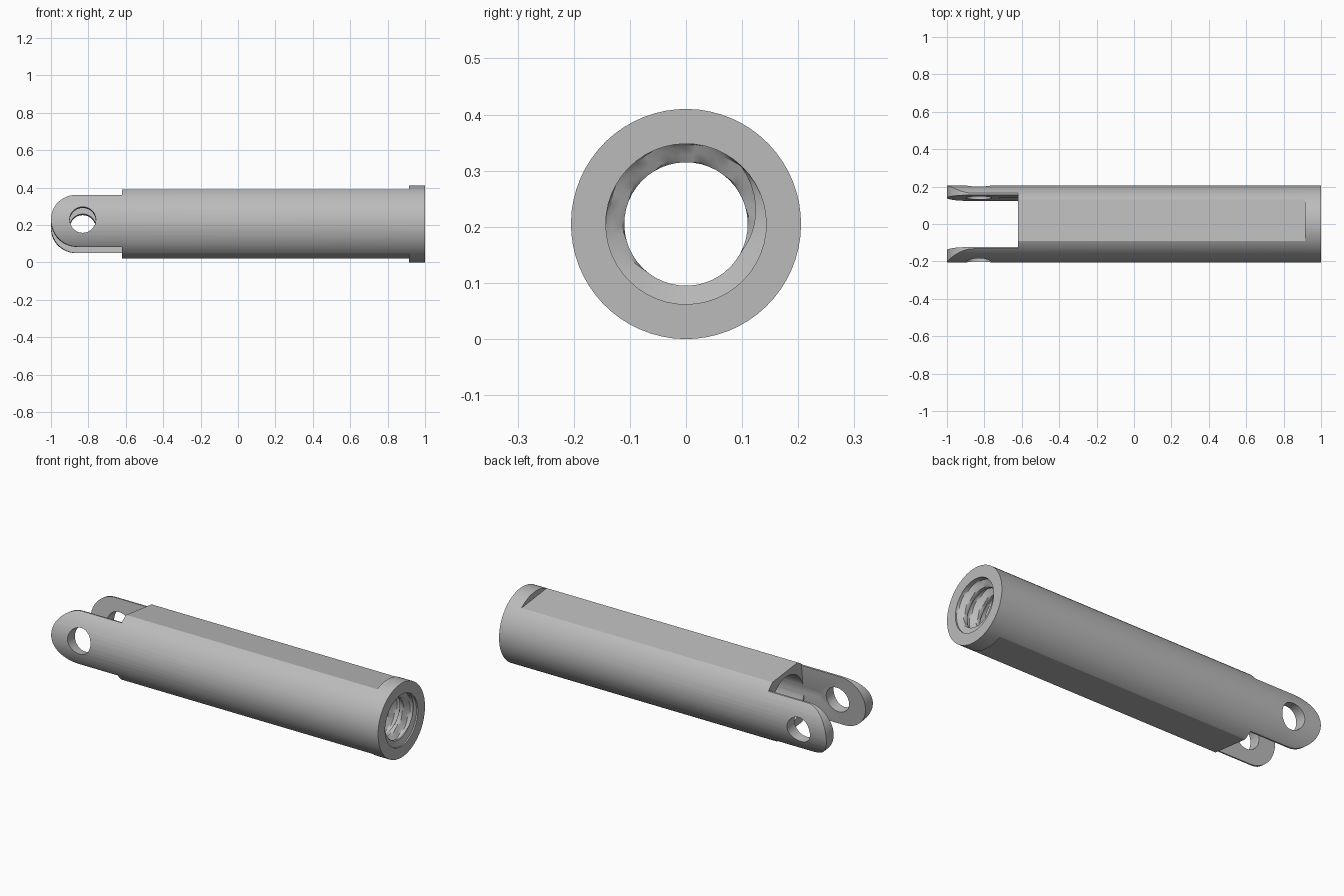
import bpy, bmesh, math

if "Cube" in bpy.data.objects:
    bpy.data.objects.remove(bpy.data.objects["Cube"])

R, SLOT_X, ARM_H, FLAT = 0.205, -0.62, 0.14, 0.1725
BORE, CREST, PITCH = 0.143, 0.11, 0.08
THREAD_START = 0.52

steel = bpy.data.materials.new("grey steel")
steel.diffuse_color = (0.5, 0.5, 0.5, 1)
steel.use_nodes = True
steel.node_tree.nodes["Principled BSDF"].inputs["Base Color"].default_value = steel.diffuse_color


def make(name, bm):
    bmesh.ops.recalc_face_normals(bm, faces=bm.faces)
    me = bpy.data.meshes.new(name)
    bm.to_mesh(me)
    bm.free()
    me.materials.append(steel)
    ob = bpy.data.objects.new(name, me)
    bpy.context.collection.objects.link(ob)
    return ob


def tube(name, rows, n, radius):
    """Capped solid along x; radius(x, turn) gives each ring's shape."""
    bm = bmesh.new()
    rings = []
    for x in rows:
        ring = []
        for j in range(n):
            a = 2 * math.pi * j / n
            r = radius(x, j / n)
            ring.append(bm.verts.new((x, r * math.cos(a), r * math.sin(a))))
        rings.append(ring)
    for a, b in zip(rings, rings[1:]):
        for j in range(n):
            k = (j + 1) % n
            bm.faces.new((a[j], a[k], b[k], b[j]))
    bm.faces.new(rings[0])
    bm.faces.new(rings[-1])
    return make(name, bm)


def plate(name, outline, y0, y1):
    """Outline in x and z, extruded along y."""
    bm = bmesh.new()
    face = bm.faces.new([bm.verts.new((x, y0, z)) for x, z in outline])
    out = bmesh.ops.extrude_face_region(bm, geom=[face])
    verts = [v for v in out["geom"] if isinstance(v, bmesh.types.BMVert)]
    bmesh.ops.translate(bm, vec=(0, y1 - y0, 0), verts=verts)
    return make(name, bm)


def rect(x0, x1, z0, z1):
    return [(x0, z0), (x1, z0), (x1, z1), (x0, z1)]


def arc(cx, r, a0, a1, n):
    return [(cx + r * math.cos(math.radians(a0 + (a1 - a0) * i / n)),
             r * math.sin(math.radians(a0 + (a1 - a0) * i / n))) for i in range(n + 1)]


def cut(body, cutter):
    cutter.hide_render = True
    mod = body.modifiers.new("cut", "BOOLEAN")
    mod.operation, mod.solver, mod.object = "DIFFERENCE", "EXACT", cutter
    bpy.context.view_layer.objects.active = body
    bpy.ops.object.modifier_apply(modifier=mod.name)
    bpy.data.objects.remove(cutter)


def thread(x, turn):
    """Helical thread near the mouth, plain bore behind it."""
    if x < THREAD_START or x > 0.985:
        return BORE
    t = (x / PITCH - turn) % 1.0
    wave = min(1.0, max(0.0, 2.4 * (1 - abs(2 * t - 1)) - 0.7))
    return BORE - (BORE - CREST) * wave


# Round barrel
body = tube("clevis_barrel", [-1.0, 1.0], 64, lambda x, t: R)

# Upper and lower flats, stopping short of the collar
for s in (1, -1):
    cut(body, plate("flat_cutter", rect(-1.1, 0.915, s * FLAT, s * 0.3), -0.3, 0.3))

# Fork slot
cut(body, plate("slot_cutter", rect(-1.1, SLOT_X, -0.3, 0.3), -0.14, 0.14))

# Narrowed arms with rounded ends
outline = [(-1.1, 0.3), (SLOT_X, 0.3), (SLOT_X, ARM_H)]
outline += arc(-0.86, ARM_H, 90, 270, 28)
outline += [(SLOT_X, -ARM_H), (SLOT_X, -0.3), (-1.1, -0.3)]
cut(body, plate("arm_cutter", outline, -0.3, 0.3))

# Pin holes
cut(body, plate("pin_cutter", arc(-0.83, 0.07, 0, 360, 32)[:-1], -0.3, 0.3))

# Threaded bore
step = PITCH / 10
rows = [SLOT_X - 0.1, THREAD_START - step]
rows += [THREAD_START + step * i for i in range(int((1.0 - THREAD_START) / step))]
rows += [1.05]
cut(body, tube("bore_cutter", rows, 48, thread))

# Slight roll about the long axis, then stand on the ground
body.rotation_euler = (math.radians(-6.65), 0, 0)
body.location = (0, 0, R)
bpy.ops.object.select_all(action="DESELECT")
body.select_set(True)
bpy.context.view_layer.objects.active = body
bpy.ops.object.shade_smooth_by_angle(angle=math.radians(30))
